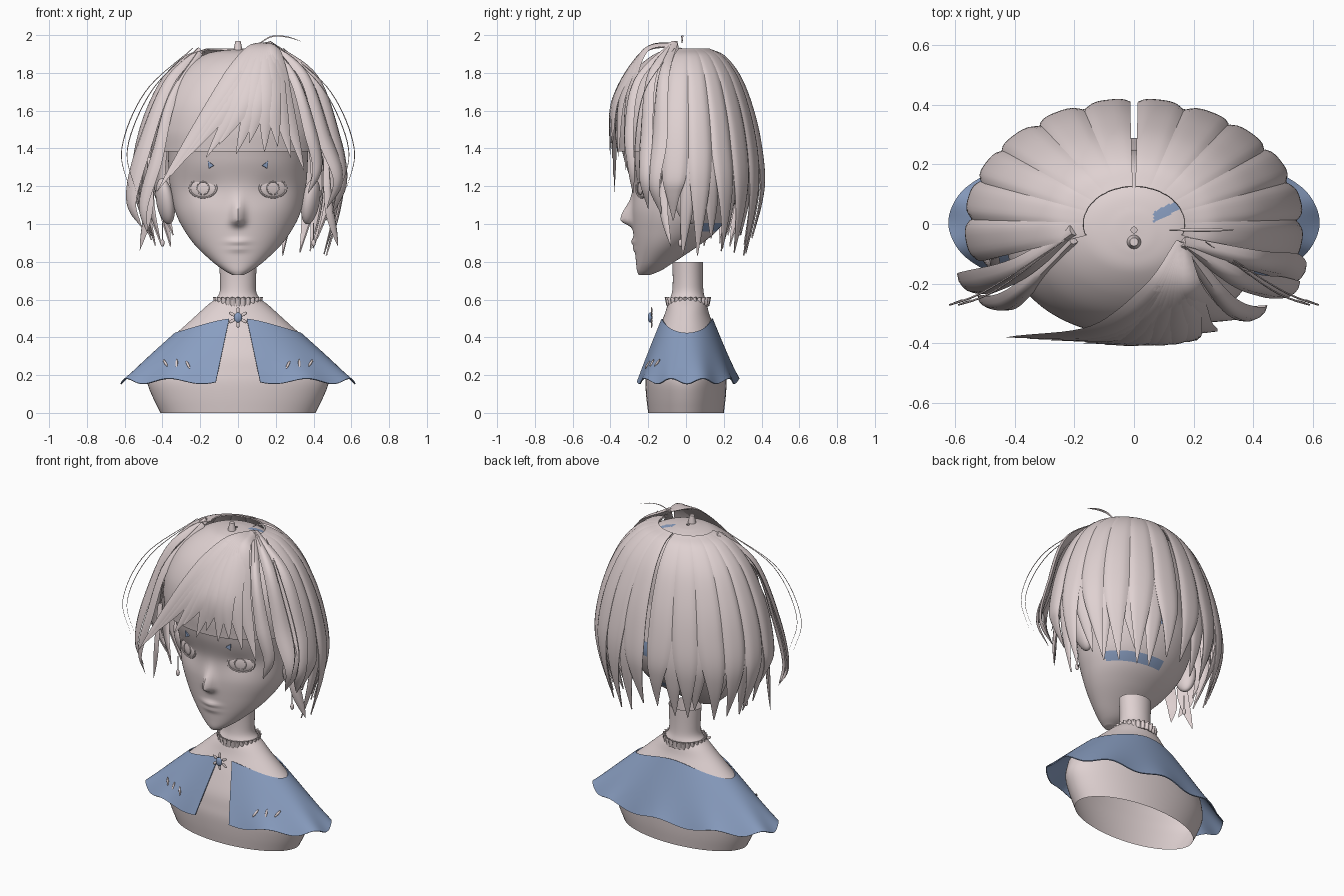
import bpy, bmesh, random
from math import sin, cos, pi, radians, exp
from mathutils import Vector

random.seed(4)
cube = bpy.data.objects.get("Cube")
if cube:
    bpy.data.objects.remove(cube, do_unlink=True)


def material(name, rgb):
    m = bpy.data.materials.new(name)
    m.use_nodes = True
    m.diffuse_color = (*rgb, 1)
    m.node_tree.nodes["Principled BSDF"].inputs["Base Color"].default_value = (*rgb, 1)
    return m


PINK = material("pale pink", (0.74, 0.64, 0.64))
BLUE = material("dusty blue", (0.25, 0.34, 0.53))
made = []


def spline(points, n):
    """Smooth curve through points of any dimension."""
    p = [Vector(q) for q in points]
    p = [p[0] * 2 - p[1]] + p + [p[-1] * 2 - p[-2]]
    out = []
    for a, b, c, d in zip(p, p[1:], p[2:], p[3:]):
        for k in range(n):
            t = k / n
            out.append((b * 2 + (c - a) * t + (a * 2 - b * 5 + c * 4 - d) * t * t
                        + (b * 3 - a - c * 3 + d) * t ** 3) * 0.5)
    return out + [p[-2]]


def grid(name, rows, mat=PINK, closed=False, caps=False, thick=0):
    """Skin a list of equal rows of points."""
    n = len(rows[0])
    faces = [(r * n + c, r * n + (c + 1) % n, (r + 1) * n + (c + 1) % n, (r + 1) * n + c)
             for r in range(len(rows) - 1) for c in range(n if closed else n - 1)]
    if caps:
        faces += [tuple(range(n)), tuple(range((len(rows) - 1) * n, len(rows) * n))]
    me = bpy.data.meshes.new(name)
    me.from_pydata([tuple(v) for row in rows for v in row], [], faces)
    bm = bmesh.new()
    bm.from_mesh(me)
    bmesh.ops.recalc_face_normals(bm, faces=bm.faces)
    bm.to_mesh(me)
    bm.free()
    me.materials.append(mat)
    ob = bpy.data.objects.new(name, me)
    bpy.context.collection.objects.link(ob)
    if thick:
        mod = ob.modifiers.new("thickness", "SOLIDIFY")
        mod.thickness, mod.offset = thick, 0
    made.append(ob)
    return ob


def paint_blue(ob, rule):
    ob.data.materials.append(BLUE)
    for f in ob.data.polygons:
        if rule(*f.center):
            f.material_index = 1


def loft(rings, segs):
    """Elliptical rows from rings of height, half width, front and back."""
    return [[Vector((w * sin(2 * pi * i / segs),
                     (f + b) / 2 - (b - f) / 2 * cos(2 * pi * i / segs), z))
             for i in range(segs)] for z, w, f, b in rings]


def prim(op, name, mat, loc, scale=(1, 1, 1), rot=(0, 0, 0), **kw):
    getattr(bpy.ops.mesh, "primitive_" + op + "_add")(location=loc, rotation=rot, **kw)
    ob = bpy.context.object
    ob.name, ob.scale = name, scale
    ob.data.materials.append(mat)
    made.append(ob)


def lock(name, points, half, thick=0.014):
    """Tapered hair lock with a lens section facing outward and forward."""
    path = spline(points, 8)
    rows = []
    for i, p in enumerate(path):
        t = i / (len(path) - 1)
        tan = (path[min(i + 1, len(path) - 1)] - path[max(i - 1, 0)]).normalized()
        out = p - Vector((0, 0.3, 1.35))
        out = (out - tan * out.dot(tan)).normalized()
        side = tan.cross(out)
        w = half * min(1, 0.35 + 1.2 * t) * (1.01 - t ** 4)
        d = thick * (1.02 - t ** 3)
        rows.append([p + side * (w * u) + out * (d * v) for u, v in
                     ((-1, 0), (-0.5, 0.8), (0, 1), (0.5, 0.8), (1, 0), (0, -0.2))])
    grid(name, rows, closed=True, caps=True)


# Bust and neck, open underneath
torso = [(0, .41, -.2, .2), (.08, .45, -.21, .21), (.16, .48, -.215, .215), (.22, .475, -.21, .215),
         (.3, .445, -.198, .208), (.4, .349, -.163, .173), (.46, .283, -.139, .149),
         (.52, .217, -.114, .124), (.57, .162, -.098, .112), (.605, .118, -.085, .102),
         (.64, .097, -.074, .093), (.7, .095, -.07, .09), (.8, .1, -.072, .09)]
grid("bust", loft(spline(torso, 4), 64), closed=True)

# Head with nose, lips and eye sockets
skull = [(.73, .03, -.25, -.19), (.755, .075, -.26, -.13), (.8, .135, -.265, -.06),
         (.88, .22, -.272, .06), (.96, .28, -.28, .16), (1.06, .33, -.286, .235),
         (1.2, .36, -.285, .287), (1.35, .37, -.33, .275), (1.5, .37, -.35, .25),
         (1.7, .31, -.29, .2), (1.84, .15, -.14, .12), (1.87, .01, -.01, .01)]
head_rows = loft(spline(skull, 8), 128)
for row in head_rows:
    for v in row:
        if v.y < -0.1:
            x, z = v.x, v.z
            rise = (z - 1.02) / (0.09 if z > 1.02 else 0.028)
            v.y -= 0.062 * exp(-(x / 0.034) ** 2 - rise ** 2)
            v.y -= exp(-(x / 0.055) ** 2) * (
                0.016 * exp(-((z - .905) / .018) ** 2) + 0.01 * exp(-((z - .868) / .016) ** 2))
            v.y += 0.012 * exp(-((abs(x) - .185) / .08) ** 2 - ((z - 1.19) / .06) ** 2)
head = grid("head", head_rows, closed=True, caps=True)
paint_blue(head, lambda x, y, z: y > 0.05 and (-.06 < x < .28 and .965 < z < 1.01
                                               or -.04 < x < .26 and 1.19 < z < 1.27))


def on_face(x, z):
    return min((v for r in head_rows for v in r if v.y < 0),
               key=lambda v: (v.x - x) ** 2 + (v.z - z) ** 2).y


# Eyes, brow marks, ears and earrings
for s, side in ((1, "left"), (-1, "right")):
    x, z = 0.185 * s, 1.19
    y = on_face(x, z)
    turn = 0.4 * s
    prim("uv_sphere", side + "_eye", PINK, (x, y + .004, z), (.08, .016, .052), (0, 0, turn), radius=1)
    prim("torus", side + "_eyelid", PINK, (x, y - .004, z), (1.5, 1, 1), (pi / 2, 0, turn),
         major_radius=.051, minor_radius=.004, major_segments=40, minor_segments=8)
    prim("torus", side + "_iris", PINK, (x, y - .011, z), (1, 1, 1), (pi / 2, 0, turn),
         major_radius=.034, minor_radius=.003, major_segments=32, minor_segments=6)
    bx, bz = 0.147 * s, 1.312
    prim("cylinder", side + "_brow_mark", BLUE, (bx, on_face(bx, bz) - .004, bz), (.8, 1, 1),
         (pi / 2, .5 * s, turn * .7), vertices=3, radius=.024, depth=.008)
    prim("uv_sphere", side + "_ear", PINK, (.385 * s, 0, 1.12), (.045, .065, .125),
         (.15, .22 * s, -.35 * s), radius=1)
    prim("cylinder", side + "_earring_wire", PINK, (.4 * s, -.03, .96), radius=.003, depth=.09)
    prim("uv_sphere", side + "_earring_drop", PINK, (.4 * s, -.03, .9), (.011, .011, .02), radius=1)

# Capelet, open at the front with a wavy hem
cape = []
for r in range(21):
    row = []
    for i in range(121):
        a = 0.19 + (2 * pi - 0.38) * i / 120
        start = (0.02 + 0.08 * sin(a) ** 2) / 0.36
        t = start + (1 - start) * r / 20
        wave = cos(10 * a) * t ** 4
        rx, ry = .222 + .398 * t, .125 + .145 * t + .006 * wave
        row.append((rx * sin(a), .005 - ry * cos(a), .52 - .353 * t + .014 * wave))
    cape.append(row)
grid("capelet", cape, BLUE, thick=0.006)

# Ruffled collar
collar = []
for z, r, amp in ((.565, .118, .002), (.585, .12, .005), (.61, .122, .008)):
    collar.append([((r + amp * cos(26 * a)) * sin(a), .01 - (r - .01 + amp * cos(26 * a)) * cos(a),
                    z + amp * .4 * cos(26 * a)) for a in (2 * pi * i / 208 for i in range(208))])
grid("collar_frill", collar, closed=True, thick=0.006)

# Brooch with petals, and small leaf plates on the capelet
prim("uv_sphere", "brooch_stone", BLUE, (0, -.19, .505), (.021, .012, .027), radius=1)
for k in range(6):
    a = pi * k / 3 + pi / 6
    prim("uv_sphere", "brooch_petal", PINK, (.036 * cos(a), -.182, .505 + .036 * sin(a)),
         (.02, .004, .009), (0, -a, 0), radius=1, segments=12, ring_count=8)
for s in (1, -1):
    for x, z, tilt in ((.265, .255, .6), (.325, .26, .1), (.385, .265, .7)):
        t = (.52 - z) / .353
        rx, ry = .222 + .398 * t, .125 + .145 * t
        prim("uv_sphere", "cape_leaf", PINK, (x * s, -ry * (1 - (x / rx) ** 2) ** .5 - .002, z),
             (.007, .006, .027), (-.4, tilt * s, .3 * s), radius=1, segments=10, ring_count=6)

# Crown cap with its blue patch and little knob
crown = [(1.385, .42, -.365, .25), (1.5, .425, -.375, .25), (1.63, .405, -.362, .245),
         (1.75, .35, -.315, .23), (1.84, .27, -.245, .19), (1.9, .17, -.165, .12),
         (1.92, .08, -.1, .05), (1.925, .01, -.03, -.01)]
cap = grid("crown_cap", loft(spline(crown, 10), 160), closed=True)
paint_blue(cap, lambda x, y, z: .065 < x < .16 and abs(y + .01 - x * .5) < .018)
prim("cone", "crown_knob", PINK, (0, -.06, 1.94), vertices=20, radius1=.026, radius2=.014, depth=.06)


# Back and side hair panels
def panel(name, s, mid, half, tip, size, skip):
    prof = [(.3, 1.925), (.5, 1.885), (.7, 1.775), (.85, 1.615), (.95, 1.44), (1, 1.25),
            (.96, (1.25 + tip) / 2 + .02), (.84, tip)]
    path = spline(prof, 6)[skip:]
    curl = random.uniform(-.1, .1)
    rows = []
    for i, (f, z) in enumerate(path):
        t = i / (len(path) - 1)
        taper = 1 if t < .58 else 1.01 - ((t - .58) / .42) ** 1.7
        row = []
        for k in range(9):
            u = k / 4 - 1
            a = mid + half * taper * u + curl * max(0, t - .6) * 2.5
            q = f * size - .03 * taper * f * f * u ** 4
            row.append((s * .565 * q * cos(a), .418 * q * sin(a), z))
        rows.append(row)
    grid(name, rows, thick=0.007)


bounds = [radians(d) for d in (-18, 2, 20, 37, 55, 72, 88.5)]
for s in (1, -1):
    for lo, hi in zip(bounds, bounds[1:]):
        front = lo < 0
        tip = 1.02 if front else random.uniform(.82, .95)
        panel("hair_panel", s, (lo + hi) / 2, (hi - lo) / 2, tip, 1, 0)
        if not front:
            panel("under_hair", s, lo, .1, random.uniform(.82, .95), .96, 20)

# Swept fringe fanning out from the parting
root = Vector((.16, -.06, 1.95))
for x, y, z in ((-.43, -.38, 1.17), (-.36, -.385, 1.25), (-.28, -.39, 1.34), (-.17, -.4, 1.35),
                (-.1, -.405, 1.42), (-.01, -.405, 1.37), (.06, -.405, 1.43), (.14, -.4, 1.38),
                (.21, -.39, 1.41), (.28, -.36, 1.35), (.35, -.32, 1.28)):
    lock("fringe_lock", (root, (root.x + (x - root.x) * .15, -.22, 1.91),
                         (root.x + (x - root.x) * .45, y * .94, 1.66), (x, y, z)), .058)

# Side locks
for points, half in (
        (((-.2, -.02, 1.915), (-.37, -.14, 1.74), (-.5, -.19, 1.4), (-.565, -.2, 1.13), (-.51, -.21, .98)), .06),
        (((-.2, -.05, 1.9), (-.35, -.2, 1.66), (-.43, -.26, 1.35), (-.5, -.26, 1.1), (-.48, -.24, .95)), .045),
        (((-.46, -.1, 1.35), (-.47, -.13, 1.1), (-.52, -.1, .86)), .035),
        ((root, (.35, -.18, 1.78), (.46, -.21, 1.45), (.53, -.22, 1.24), (.47, -.2, 1.08)), .055),
        ((root, (.4, -.12, 1.77), (.51, -.14, 1.45), (.55, -.17, 1.22), (.5, -.13, 1.05)), .06),
        ((root, (.3, -.25, 1.76), (.38, -.3, 1.5), (.42, -.29, 1.3), (.37, -.28, 1.16)), .045),
        (((.46, -.1, 1.35), (.48, -.12, 1.1), (.53, -.08, .88)), .035)):
    lock("side_lock", points, half, .024)

# Fine loose strands and the curl on top
for s in (1, -1):
    for d in (0, .03):
        lock("loose_strand", ((.24 * s, -.06, 1.93), ((.49 - d) * s, -.22, 1.7),
                              ((.615 - d) * s, -.27, 1.4), ((.57 - d) * s, -.25, 1.17)), .004, .003)
lock("top_curl", ((.12, -.02, 1.96), (.18, -.02, 1.992), (.26, -.02, 1.99), (.34, -.02, 1.965)), .008, .004)

# Apply thickness and smooth while keeping edges sharp
bpy.ops.object.select_all(action="DESELECT")
for ob in made:
    ob.select_set(True)
bpy.context.view_layer.objects.active = made[0]
bpy.ops.object.convert(target="MESH")
bpy.ops.object.shade_smooth_by_angle(angle=radians(40))
